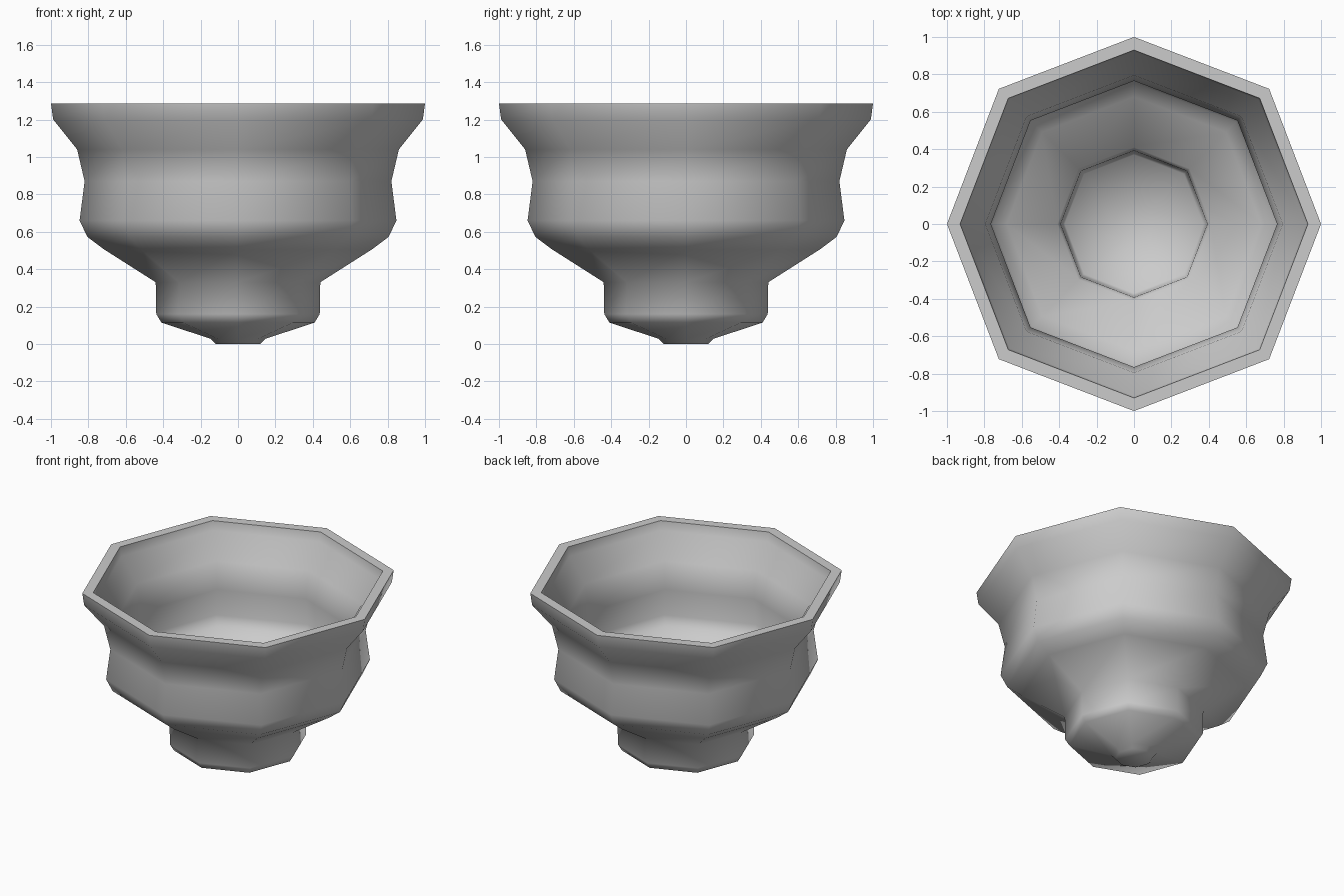
import bpy, bmesh
from math import cos, sin, pi, radians

if "Cube" in bpy.data.objects:
    bpy.data.objects.remove(bpy.data.objects["Cube"])

SIDES = 8
DIAGONAL = 1.022   # diagonal corners sit slightly further out

# (radius, height): outside from foot up to rim, then inside back down
outer = [(0.12, 0.0), (0.145, 0.027), (0.41, 0.115), (0.437, 0.16),
         (0.44, 0.33), (0.715, 0.505), (0.805, 0.572), (0.847, 0.66),
         (0.82, 0.87), (0.86, 1.04), (0.988, 1.2), (1.0, 1.285)]
inner = [(0.93, 1.285), (0.92, 1.22), (0.795, 1.06), (0.765, 0.87),
         (0.787, 0.68), (0.755, 0.615), (0.68, 0.56), (0.41, 0.375),
         (0.392, 0.345), (0.385, 0.18), (0.37, 0.16), (0.11, 0.06)]


def ring(bm, radius, z):
    verts = []
    for i in range(SIDES):
        a = 2 * pi * i / SIDES
        r = radius * (DIAGONAL if i % 2 else 1.0)
        verts.append(bm.verts.new((r * cos(a), r * sin(a), z)))
    return verts


# Thick-walled octagonal bowl
bm = bmesh.new()
rings = [ring(bm, r, z) for r, z in outer + inner]
for a, b in zip(rings, rings[1:]):
    for i in range(SIDES):
        j = (i + 1) % SIDES
        bm.faces.new((a[i], a[j], b[j], b[i]))

# Foot underside and inside floor
bm.faces.new(rings[0][::-1])
bm.faces.new(rings[-1])
bmesh.ops.recalc_face_normals(bm, faces=bm.faces)

mesh = bpy.data.meshes.new("bowl")
bm.to_mesh(mesh)
bm.free()
bowl = bpy.data.objects.new("bowl", mesh)
bpy.context.collection.objects.link(bowl)

# Smooth body with a crisp rim
bpy.context.view_layer.objects.active = bowl
bowl.select_set(True)
bpy.ops.object.shade_smooth_by_angle(angle=radians(65))
